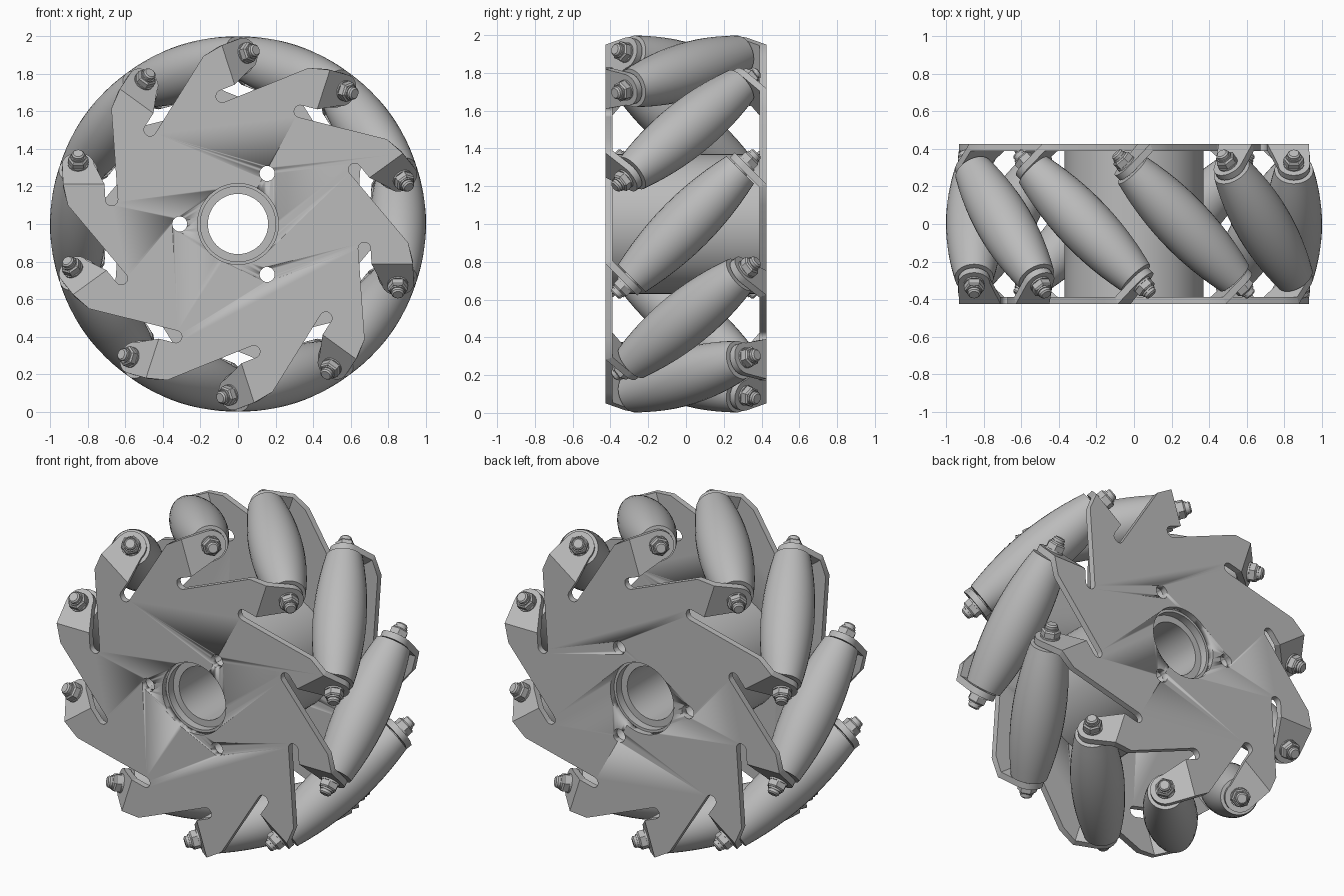
import bpy, bmesh
from math import pi, sin, cos, sqrt, radians
from mathutils import Matrix, Vector

if "Cube" in bpy.data.objects:
    bpy.data.objects.remove(bpy.data.objects["Cube"])

COUNT = 10                      # rollers around the wheel
STEP = 2 * pi / COUNT
AXLE_R = 0.85                   # distance of roller axis from wheel axis
HALF, THICK = 0.425, 0.037      # half width and plate thickness
BEND = -0.212                   # where each tab folds away from the plate
CENTRE = Matrix.Translation((0, 0, 1))

grey = bpy.data.materials.new("Metal grey")
grey.use_nodes = True
grey.diffuse_color = (0.5, 0.5, 0.5, 1)
grey.node_tree.nodes["Principled BSDF"].inputs["Base Color"].default_value = (0.5, 0.5, 0.5, 1)


def finish(name, bm, matrix, angle=30):
    bmesh.ops.remove_doubles(bm, verts=bm.verts, dist=1e-5)
    bmesh.ops.recalc_face_normals(bm, faces=bm.faces)
    for f in bm.faces:
        f.smooth = True
    mesh = bpy.data.meshes.new(name)
    bm.to_mesh(mesh)
    bm.free()
    mesh.set_sharp_from_angle(angle=radians(angle))
    mesh.materials.append(grey)
    ob = bpy.data.objects.new(name, mesh)
    ob.matrix_world = matrix
    bpy.context.collection.objects.link(ob)
    return ob


def lathe(bm, profile, sides, closed=False):
    """Revolve (radius, height) points about z."""
    rings = [[bm.verts.new((r * cos(2 * pi * i / sides), r * sin(2 * pi * i / sides), h))
              for i in range(sides)] for r, h in profile]
    pairs = list(zip(rings, rings[1:]))
    if closed:
        pairs.append((rings[-1], rings[0]))
    else:
        bm.faces.new(rings[0])
        bm.faces.new(rings[-1])
    for a, b in pairs:
        for i in range(sides):
            j = (i + 1) % sides
            bm.faces.new((a[i], a[j], b[j], b[i]))


def prism(bm, outer, inner):
    """Join two matching outlines into a solid slab."""
    a = [bm.verts.new(p) for p in outer]
    b = [bm.verts.new(p) for p in inner]
    bm.faces.new(a)
    bm.faces.new(b)
    for i in range(len(a)):
        j = (i + 1) % len(a)
        bm.faces.new((a[i], a[j], b[j], b[i]))


def around(k):
    return Matrix.Rotation(-k * STEP, 4, 'Y')


TILT = Matrix.Translation((AXLE_R, 0, 0)) @ Matrix.Rotation(-pi / 4, 4, 'X')
ALONG_Y = Matrix.Rotation(pi / 2, 4, 'X')

# Barrel rollers, whose bulge follows the rim of the wheel
LENGTH = 0.405
barrel = []
for i in range(13):
    s = LENGTH * (i / 6 - 1)
    barrel.append((1 - sqrt(AXLE_R ** 2 + s * s / 2), s))
for k in range(COUNT):
    bm = bmesh.new()
    lathe(bm, barrel, 32)
    finish(f"roller_{k + 1}", bm, CENTRE @ around(k) @ TILT)

# Bolts: shank, washers, hex nuts and domed tips at both ends
for k in range(COUNT):
    bm = bmesh.new()
    lathe(bm, [(0.034, -0.525), (0.034, 0.525)], 16)
    for e in (-1, 1):
        lathe(bm, [(0.055, e * 0.448), (0.055, e * 0.46)], 20)
        lathe(bm, [(0.055, e * 0.46), (0.055, e * 0.492), (0.046, e * 0.5)], 6)
        lathe(bm, [(0.04, e * 0.5), (0.04, e * 0.51)], 16)
        lathe(bm, [(0.034, e * 0.525), (0.026, e * 0.533)], 16)
        lathe(bm, [(0.045, e * 0.4), (0.045, e * 0.42)], 16)
    finish(f"bolt_{k + 1}", bm, CENTRE @ around(k) @ TILT)

# Hub with a stepped bore
bm = bmesh.new()
face = HALF - THICK
half_hub = [(0.37, face), (0.2, face), (0.2, 0.34), (0.16, 0.34)]
lathe(bm, half_hub + [(r, -h) for r, h in reversed(half_hub)], 64, closed=True)
hub = finish("hub", bm, CENTRE @ ALONG_Y)

# Side plate with a folded tab for each roller end
MITRE = THICK * (sqrt(2) - 1)
SLOT = Vector((0.672, -0.13))
SLOT_R = 0.033
TAB_R = 0.085
BOLT_T = (BEND - HALF) / 2
DOWN = Vector((0, 1, -1)).normalized()
INWARD = Vector((0, 1, 1)).normalized()


def build_plate(name, matrix):
    bm = bmesh.new()
    outer, inner = [], []
    for k in range(COUNT):
        turn = around(-k)
        # outline of one sector: rim corner, fold, rounded slot
        pts = [(0.905, -0.10, 0), (0.93, BEND, MITRE), (0.71, BEND, MITRE)]
        pts += [(SLOT.x + SLOT_R * cos(a), SLOT.y + SLOT_R * sin(a), 0)
                for a in (pi * i / 8 for i in range(9))]
        for x, t, m in pts:
            outer.append(turn @ Vector((x, -HALF, t)))
            inner.append(turn @ Vector((x, THICK - HALF, t + m)))
        # tab with a round end about the bolt
        fold = [Vector((x, -HALF, BEND)) for x in (0.71, 0.93)]
        bolt = Vector((AXLE_R, BOLT_T, BOLT_T))
        arc = [bolt + Vector((TAB_R * cos(a), 0, 0)) + DOWN * TAB_R * sin(a)
               for a in (pi * (i / 12) for i in range(13))]
        tab_out = fold + arc
        tab_in = [p + Vector((0, THICK, MITRE)) for p in fold] + [p + INWARD * THICK for p in arc]
        prism(bm, [turn @ p for p in tab_out], [turn @ p for p in tab_in])
    prism(bm, outer, inner)
    # drop the hidden walls between plate and tabs
    bmesh.ops.remove_doubles(bm, verts=bm.verts, dist=1e-5)
    seen = {}
    for f in bm.faces:
        seen.setdefault(frozenset(v.index for v in f.verts), []).append(f)
    bm.verts.index_update()
    seen.clear()
    for f in bm.faces:
        seen.setdefault(frozenset(v.index for v in f.verts), []).append(f)
    doubled = [f for group in seen.values() if len(group) > 1 for f in group]
    bmesh.ops.delete(bm, geom=doubled, context='FACES_ONLY')
    return finish(name, bm, matrix)


front_plate = build_plate("front_plate", CENTRE)
back_plate = build_plate("back_plate", CENTRE @ Matrix.Rotation(pi, 4, 'X'))

# Cutters for the centre opening and three mounting holes
bm = bmesh.new()
lathe(bm, [(0.215, -0.6), (0.215, 0.6)], 64)
bore_cutter = finish("bore_cutter", bm, CENTRE @ ALONG_Y)
bm = bmesh.new()
for i in range(3):
    part = bmesh.new()
    lathe(part, [(0.04, -0.6), (0.04, 0.6)], 24)
    a = pi + i * 2 * pi / 3
    part.transform(Matrix.Translation((0.31 * cos(a), 0.31 * sin(a), 0)))
    temp = bpy.data.meshes.new("temp")
    part.to_mesh(temp)
    part.free()
    bm.from_mesh(temp)
    bpy.data.meshes.remove(temp)
hole_cutter = finish("hole_cutter", bm, CENTRE @ ALONG_Y)
for cutter in (bore_cutter, hole_cutter):
    cutter.hide_render = True
    cutter.hide_set(True)

for ob, cutters in ((hub, [hole_cutter]),
                    (front_plate, [bore_cutter, hole_cutter]),
                    (back_plate, [bore_cutter, hole_cutter])):
    for cutter in cutters:
        mod = ob.modifiers.new("cut", 'BOOLEAN')
        mod.operation = 'DIFFERENCE'
        mod.solver = 'EXACT'
        mod.object = cutter
